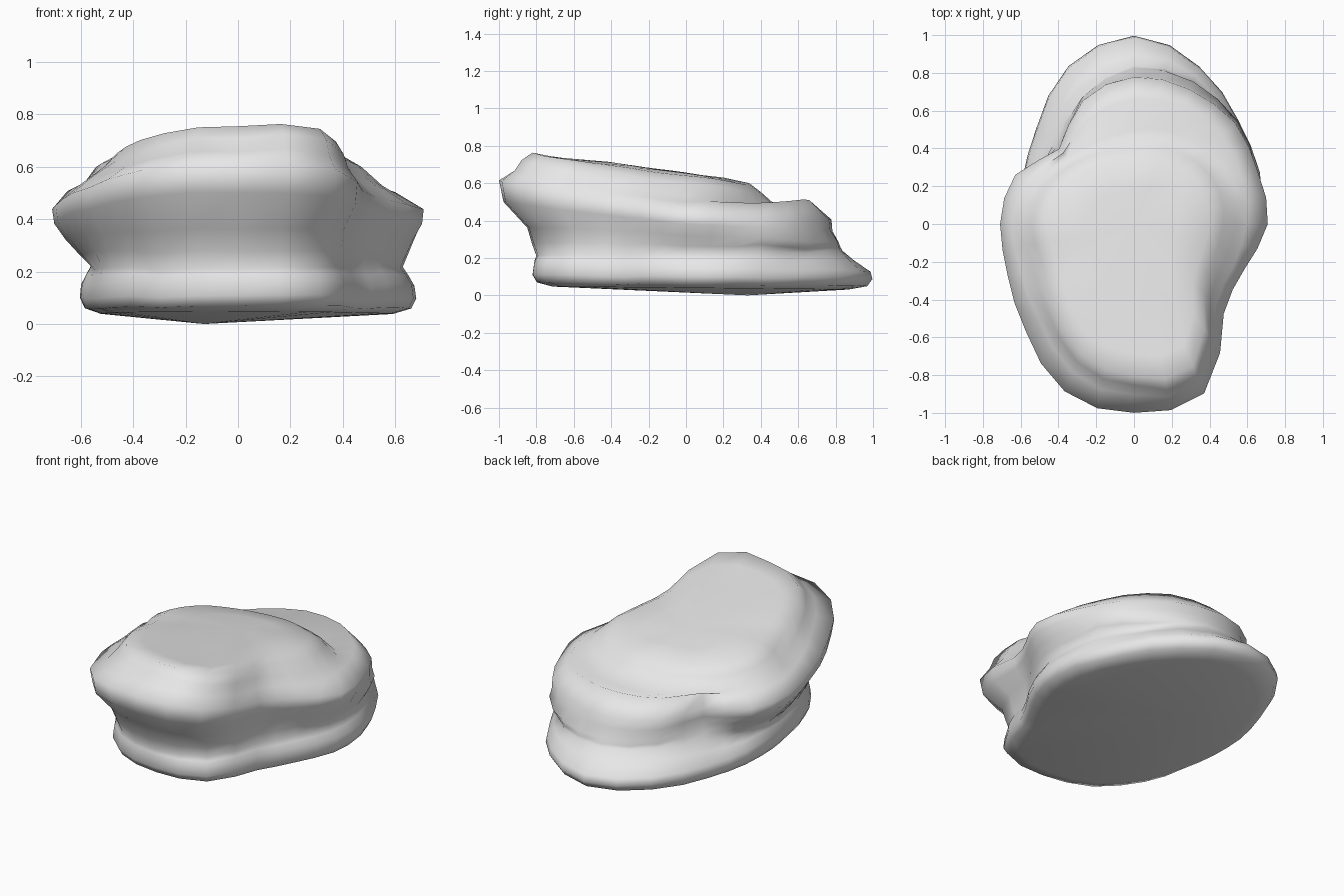
import bpy
import bmesh
import math
from mathutils import Vector, noise

SEGMENTS = 32

default_cube = bpy.data.objects.get("Cube")
if default_cube:
    bpy.data.objects.remove(default_cube, do_unlink=True)

# One plain stone colour
stone = bpy.data.materials.new("pale grey stone")
stone.use_nodes = True
stone_colour = (0.8, 0.8, 0.8, 1)
stone.diffuse_color = stone_colour
stone.node_tree.nodes["Principled BSDF"].inputs["Base Color"].default_value = stone_colour

# Outline radii in hundredths, counter-clockwise from +x in sixteen equal steps
BASE = (67, 72, 78, 90, 100, 90, 73, 64, 60, 61, 70, 79, 82, 82, 64, 62)
WAIST = (62, 67, 73, 81, 84, 72, 60, 57, 56, 58, 67, 77, 80, 78, 60, 58)
MIDDLE = (67, 70, 78, 82, 82, 72, 55, 63, 66, 66, 73, 83, 85, 83, 61, 60)
RIM = (71, 71, 76, 77, 78, 71, 56, 68, 71, 72, 81, 96, 100, 97, 67, 63)
LEDGE = (60, 62, 66, 67, 66, 61, 53, 61, 65, 65, 71, 85, 91, 91, 61, 57)
CAP_FOOT = (55, 56, 55, 53, 50, 48, 50, 56, 59, 58, 65, 79, 86, 88, 57, 52)
CAP_EDGE = (47, 48, 47, 43, 39, 41, 45, 51, 54, 53, 60, 74, 81, 82, 52, 46)


def blend(first, second, amount):
    """Mix two outlines."""
    return [a + (b - a) * amount for a, b in zip(first, second)]


def radius_at(outline, turn):
    """Smoothly interpolate a closed outline at a fraction of a full turn."""
    count = len(outline)
    place = turn * count
    i = int(place)
    t = place - i
    a, b, c, d = (outline[(i + k) % count] for k in (-1, 0, 1, 2))
    curve = (c - a) * t + (2 * a - 5 * b + 4 * c - d) * t ** 2 + (3 * (b - c) + d - a) * t ** 3
    return (b + curve / 2) / 100


# Each layer: outline, scale, height, forward tilt, curve along the length, roughness
layers = [
    (BASE, 0.87, 0.04, -0.01, 0, 0),
    (BASE, 0.97, 0.06, -0.01, 0, 0.01),
    (BASE, 1.0, 0.10, -0.01, 0, 0.01),
    (BASE, 0.99, 0.15, -0.02, 0, 0.01),
    (blend(BASE, WAIST, 0.6), 1.0, 0.19, 0, 0, 0.015),
    (WAIST, 1.0, 0.22, 0.02, 0.01, 0.02),
    (blend(WAIST, MIDDLE, 0.5), 1.0, 0.27, -0.01, 0, 0.02),
    (MIDDLE, 1.0, 0.325, -0.045, 0, 0.015),
    (blend(MIDDLE, RIM, 0.85), 1.0, 0.385, -0.08, 0.04, 0.01),
    (RIM, 1.0, 0.44, -0.10, 0.075, 0.01),
    (LEDGE, 1.0, 0.505, -0.07, 0.115, 0.015),
    (CAP_FOOT, 1.0, 0.53, -0.17, 0.055, 0.015),
    (CAP_EDGE, 1.0, 0.595, -0.14, 0.08, 0.01),
    (CAP_EDGE, 0.85, 0.638, -0.13, 0.025, 0.01),
    (CAP_EDGE, 0.5, 0.652, -0.13, 0.01, 0.01),
]

# Layered boulder body, skinned ring by ring
bm = bmesh.new()
rings = []
for outline, scale, height, tilt, bow, rough in layers:
    ring = []
    for s in range(SEGMENTS):
        turn = s / SEGMENTS
        angle = turn * math.tau
        r = radius_at(outline, turn) * scale
        x, y = r * math.cos(angle), r * math.sin(angle)
        bump = rough * noise.noise(Vector((x, y, height)) * 4)
        ring.append(bm.verts.new((x * (1 + bump), y * (1 + bump),
                                  height + tilt * y + bow * y * y + bump)))
    rings.append(ring)

for lower, upper in zip(rings, rings[1:]):
    for s in range(SEGMENTS):
        n = (s + 1) % SEGMENTS
        bm.faces.new((lower[s], lower[n], upper[n], upper[s]))

# Shallow keel underneath and the gently sloping crown
keel = bm.verts.new((-0.13, 0.33, 0))
crown = bm.verts.new((0, 0, 0.652))
for s in range(SEGMENTS):
    n = (s + 1) % SEGMENTS
    bm.faces.new((rings[0][n], rings[0][s], keel))
    bm.faces.new((rings[-1][s], rings[-1][n], crown))
bmesh.ops.recalc_face_normals(bm, faces=bm.faces)

mesh = bpy.data.meshes.new("layered_boulder")
bm.to_mesh(mesh)
bm.free()
mesh.materials.append(stone)
boulder = bpy.data.objects.new("layered_boulder", mesh)
bpy.context.collection.objects.link(boulder)

# Soft weathered surface with the sharpest breaks kept
bpy.ops.object.select_all(action="DESELECT")
boulder.select_set(True)
bpy.context.view_layer.objects.active = boulder
bpy.ops.object.shade_smooth_by_angle(angle=math.radians(80))
